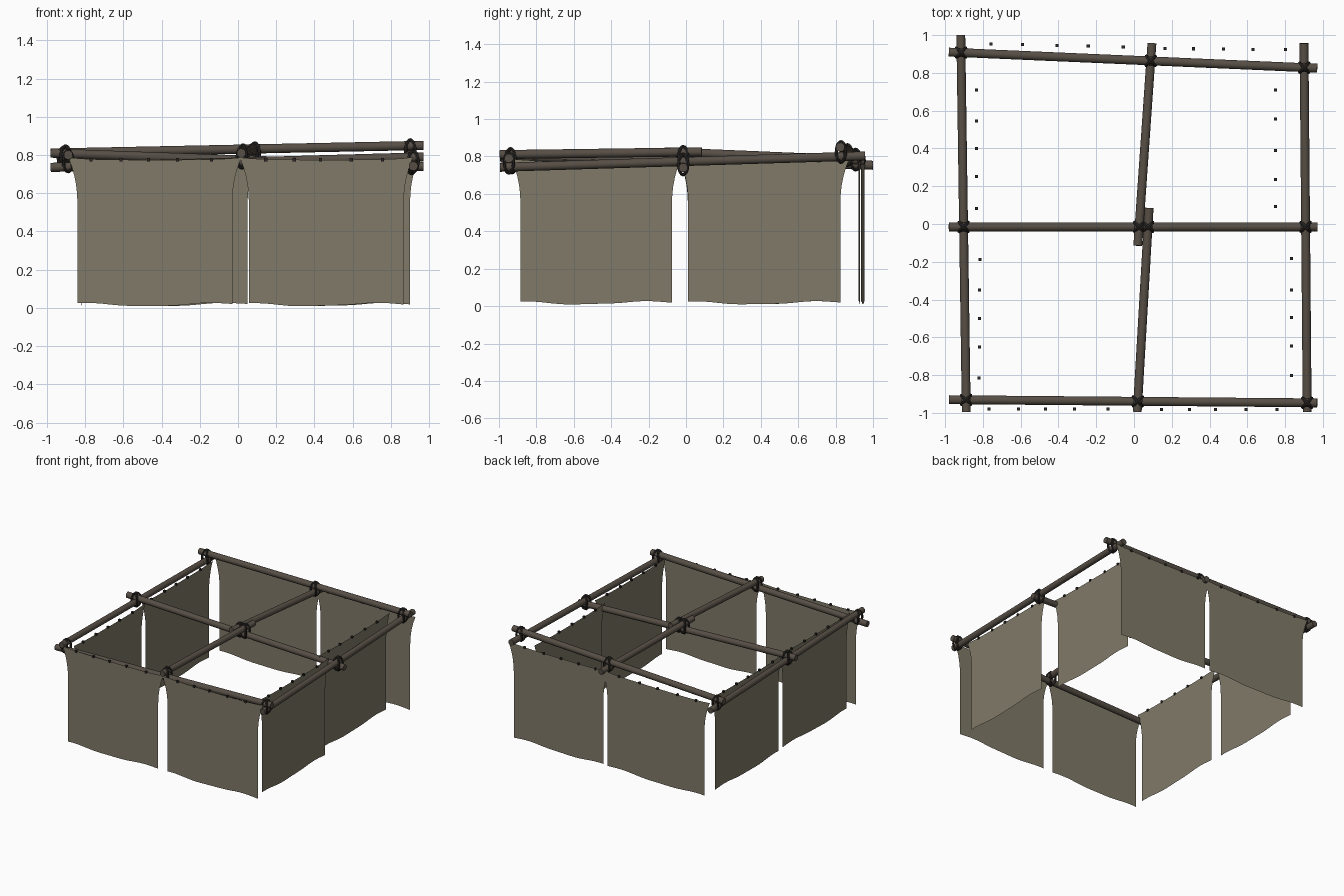
import bpy, bmesh, math, random
from mathutils import Vector, Matrix

if "Cube" in bpy.data.objects:
    bpy.data.objects.remove(bpy.data.objects["Cube"])

random.seed(4)


def material(name, rgb):
    m = bpy.data.materials.new(name)
    m.diffuse_color = (*rgb, 1)
    m.use_nodes = True
    m.node_tree.nodes["Principled BSDF"].inputs["Base Color"].default_value = m.diffuse_color
    return m


WOOD = material("dark wood", (0.095, 0.077, 0.060))
CLOTH = material("drab cloth", (0.215, 0.193, 0.138))
ROPE = material("dark rope", (0.026, 0.023, 0.020))


def finish(name, bm, mat, smooth=True):
    me = bpy.data.meshes.new(name)
    bm.to_mesh(me)
    bm.free()
    me.materials.append(mat)
    ob = bpy.data.objects.new(name, me)
    bpy.context.collection.objects.link(ob)
    if smooth:
        bpy.ops.object.select_all(action='DESELECT')
        bpy.context.view_layer.objects.active = ob
        ob.select_set(True)
        bpy.ops.object.shade_smooth_by_angle(angle=math.radians(40))
    return ob


# Poles: start point, end point
R = 0.024
POLES = {
    "back_pole": ((-0.98, 0.91, 0.81), (0.97, 0.825, 0.85)),
    "front_pole": ((-0.98, -0.93, 0.735), (0.97, -0.947, 0.79)),
    "middle_pole": ((-0.98, -0.015, 0.81), (0.97, -0.015, 0.74)),
    "left_pole": ((-0.917, 1.0, 0.753), (-0.888, -0.995, 0.80)),
    "right_pole": ((0.90, 0.957, 0.803), (0.917, -0.995, 0.742)),
    "centre_pole_back": ((0.095, 0.957, 0.78), (0.02, -0.115, 0.825)),
    "centre_pole_front": ((0.08, 0.085, 0.825), (0.017, -0.995, 0.81)),
}
for name, (a, b) in POLES.items():
    a, b = Vector(a), Vector(b)
    d = b - a
    bm = bmesh.new()
    bmesh.ops.create_cone(bm, cap_ends=True, segments=14, radius1=R, radius2=R, depth=d.length,
                          matrix=Matrix.Translation((a + b) / 2) @ d.to_track_quat('Z', 'Y').to_matrix().to_4x4())
    finish(name, bm, WOOD)


# Rope lashings: two diagonal oval rings round each crossing
def ring(bm, centre, angle, half_w, half_h, r=0.009, n=20, k=7):
    c, s = math.cos(angle), math.sin(angle)
    rows = []
    for i in range(n):
        t = 2 * math.pi * i / n
        row = []
        for j in range(k):
            p = 2 * math.pi * j / k
            u = (half_w + r * math.cos(p)) * math.cos(t)
            z = (half_h + r * math.cos(p)) * math.sin(t)
            w = r * math.sin(p)
            row.append(bm.verts.new(centre + Vector((u * c - w * s, u * s + w * c, z))))
        rows.append(row)
    for i in range(n):
        for j in range(k):
            bm.faces.new((rows[i][j], rows[(i + 1) % n][j],
                          rows[(i + 1) % n][(j + 1) % k], rows[i][(j + 1) % k]))


def crossing(along_x, along_y):
    a, b = (Vector(p) for p in POLES[along_x])
    c, d = (Vector(p) for p in POLES[along_y])
    x, y = c.x, 0
    for _ in range(6):
        y = a.y + (b.y - a.y) * (x - a.x) / (b.x - a.x)
        x = c.x + (d.x - c.x) * (y - c.y) / (d.y - c.y)
    z1 = a.z + (b.z - a.z) * (x - a.x) / (b.x - a.x)
    z2 = c.z + (d.z - c.z) * (y - c.y) / (d.y - c.y)
    return Vector((x, y, (z1 + z2) / 2))


PAIRS = [(p, q) for p in ("front_pole", "middle_pole", "back_pole") for q in ("left_pole", "right_pole")]
PAIRS += [("front_pole", "centre_pole_front"), ("back_pole", "centre_pole_back"),
          ("middle_pole", "centre_pole_front"), ("middle_pole", "centre_pole_back")]
for p, q in PAIRS:
    bm = bmesh.new()
    for ang in (45, 135):
        ring(bm, crossing(p, q), math.radians(ang), 0.034, 0.055)
    bmesh.ops.recalc_face_normals(bm, faces=bm.faces)
    finish(f"lashing_{p}_{q}", bm, ROPE)


# Hanging cloth sheets: bottom corners in plan; sides flare out towards the top
def flare(z):
    return 0.045 * max(0, (z - 0.54) / 0.24) ** 2.2


def sheet(name, start, end, nu=20, nv=16):
    a, b = Vector((*start, 0)), Vector((*end, 0))
    length = (b - a).length
    d = (b - a) / length
    phase = random.uniform(-0.3, 0.3)
    bm = bmesh.new()
    rows = []
    for j in range(nv + 1):
        v = j / nv
        row = []
        for i in range(nu + 1):
            u = i / nu
            top = 0.775 + 0.012 * abs(2 * u - 1) ** 4
            low = 0.017 + 0.008 * math.cos(2 * math.pi * u * 1.15 + phase) + 0.002 * math.sin(17 * u)
            z = low + (top - low) * v
            f = flare(z)
            row.append(bm.verts.new(a + d * (u * (length + 2 * f) - f) + Vector((0, 0, z))))
        rows.append(row)
    for j in range(nv):
        for i in range(nu):
            bm.faces.new((rows[j][i], rows[j][i + 1], rows[j + 1][i + 1], rows[j + 1][i]))
    finish(name, bm, CLOTH)
    # Small ties along the top edge
    bm = bmesh.new()
    for u in (0.1, 0.285, 0.47, 0.66, 0.87):
        p = a + d * (length * (u + random.uniform(-0.015, 0.015)))
        bmesh.ops.create_cube(bm, size=0.016, matrix=Matrix.Translation((p.x, p.y, 0.775)))
    finish(name + "_ties", bm, ROPE, False)


sheet("front_sheet_left", (-0.84, -0.98), (-0.03, -0.98))
sheet("front_sheet_right", (0.057, -0.983), (0.867, -0.983))
sheet("back_sheet_left", (-0.835, 0.955), (0.05, 0.935))
sheet("back_sheet_right", (0.09, 0.93), (0.90, 0.922))
sheet("left_sheet_front", (-0.82, -0.885), (-0.815, -0.075))
sheet("left_sheet_back", (-0.835, 0.01), (-0.835, 0.82))
sheet("right_sheet_front", (0.835, -0.885), (0.835, -0.075))
sheet("right_sheet_back", (0.75, 0.012), (0.75, 0.825))
